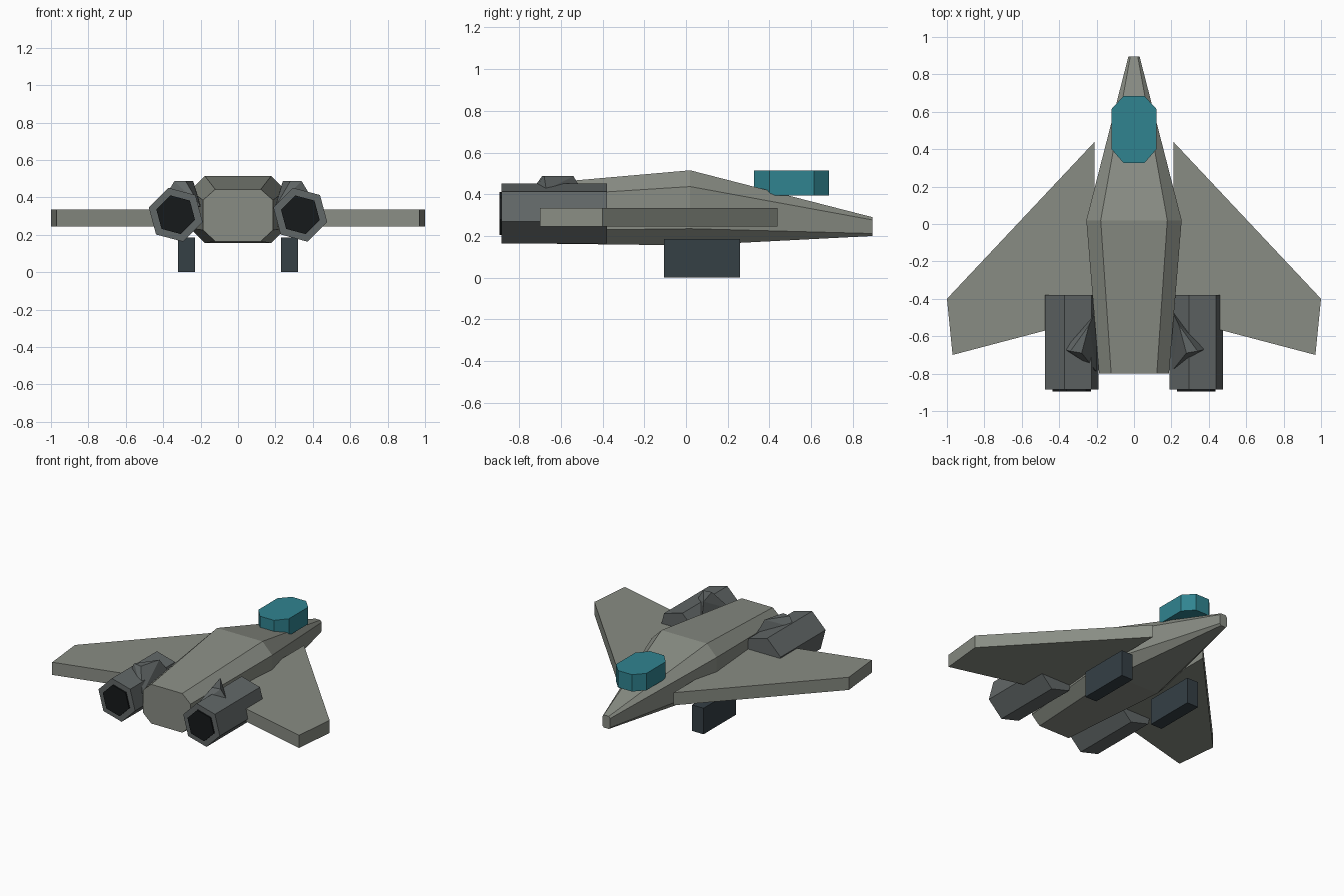
import bpy, bmesh, math

if "Cube" in bpy.data.objects:
    bpy.data.objects.remove(bpy.data.objects["Cube"])


def material(name, rgb):
    m = bpy.data.materials.new(name)
    m.diffuse_color = (*rgb, 1)
    m.use_nodes = True
    m.node_tree.nodes["Principled BSDF"].inputs["Base Color"].default_value = m.diffuse_color
    return m


HULL = material("hull_grey", (0.25, 0.265, 0.23))
ENGINE = material("engine_grey", (0.12, 0.135, 0.135))
DARK = material("skid_slate", (0.035, 0.05, 0.06))
BLACK = material("nozzle_black", (0.008, 0.01, 0.011))
TEAL = material("canopy_teal", (0.03, 0.23, 0.28))


def finish(name, bm, mat):
    bmesh.ops.recalc_face_normals(bm, faces=bm.faces)
    me = bpy.data.meshes.new(name)
    bm.to_mesh(me)
    bm.free()
    me.materials.append(mat)
    ob = bpy.data.objects.new(name, me)
    bpy.context.collection.objects.link(ob)
    return ob


def loft(name, rings, mat):
    """Join equal-length rings of points and cap both ends."""
    bm = bmesh.new()
    rows = [[bm.verts.new(p) for p in ring] for ring in rings]
    n = len(rows[0])
    for a, b in zip(rows, rows[1:]):
        for i in range(n):
            j = (i + 1) % n
            bm.faces.new((a[i], a[j], b[j], b[i]))
    bm.faces.new(rows[0])
    bm.faces.new(rows[-1])
    return finish(name, bm, mat)


def slab(name, outline, z0, z1, mat):
    return loft(name, [[(x, y, z) for x, y in outline] for z in (z0, z1)], mat)


def octagon(y, w, inner, z0, z1, z2, z3):
    half = [(inner, z0), (w, z1), (w, z2), (inner, z3)]
    return [(x, y, z) for x, z in half] + [(-x, y, z) for x, z in reversed(half)]


def hexagon(cx, y, r):
    angles = [math.radians(-15 + 60 * i) for i in range(6)]
    return [(cx + r * math.cos(a), y, 0.307 + r * math.sin(a)) for a in angles]


# Fuselage: chamfered sections at tail, middle and nose
loft("fuselage", [
    octagon(-0.8, 0.187, 0.122, 0.165, 0.225, 0.385, 0.443),
    octagon(0.02, 0.255, 0.178, 0.155, 0.235, 0.437, 0.515),
    octagon(0.895, 0.03, 0.02, 0.2, 0.212, 0.277, 0.29)], HULL)

# Canopy: flat eight-sided block
half = [(0.055, 0.325), (0.12, 0.4), (0.12, 0.615), (0.055, 0.685)]
slab("canopy", half + [(-x, y) for x, y in reversed(half)], 0.395, 0.515, TEAL)

for side, s in (("left", -1), ("right", 1)):
    # Swept wing
    wing = [(0.21, 0.44), (1, -0.4), (0.97, -0.7), (0.21, -0.5)]
    slab(side + "_wing", [(s * x, y) for x, y in wing], 0.245, 0.335, HULL)

    # Landing skid
    skid = [(0.23, -0.105), (0.32, -0.105), (0.32, 0.26), (0.23, 0.26)]
    slab(side + "_skid", [(s * x, y) for x, y in skid], 0, 0.185, DARK)

    # Engine pod and dark nozzle (same roll on both sides)
    cx = s * 0.333
    loft(side + "_engine", [hexagon(cx, y, 0.149) for y in (-0.885, -0.38)], ENGINE)
    loft(side + "_nozzle", [hexagon(cx, y, 0.107) for y in (-0.895, -0.85)], BLACK)

    # Stub fin, mostly sunk between the engine and the fuselage
    bm = bmesh.new()
    for x, y, z in [(0.2, -0.46, 0.36), (0.2, -0.79, 0.35), (0.38, -0.67, 0.42),
                    (0.24, -0.54, 0.487), (0.34, -0.68, 0.487),
                    (0.28, -0.69, 0.487), (0.28, -0.62, 0.33)]:
        bm.verts.new((s * x, y, z))
    bmesh.ops.convex_hull(bm, input=bm.verts)
    finish(side + "_fin", bm, ENGINE)
